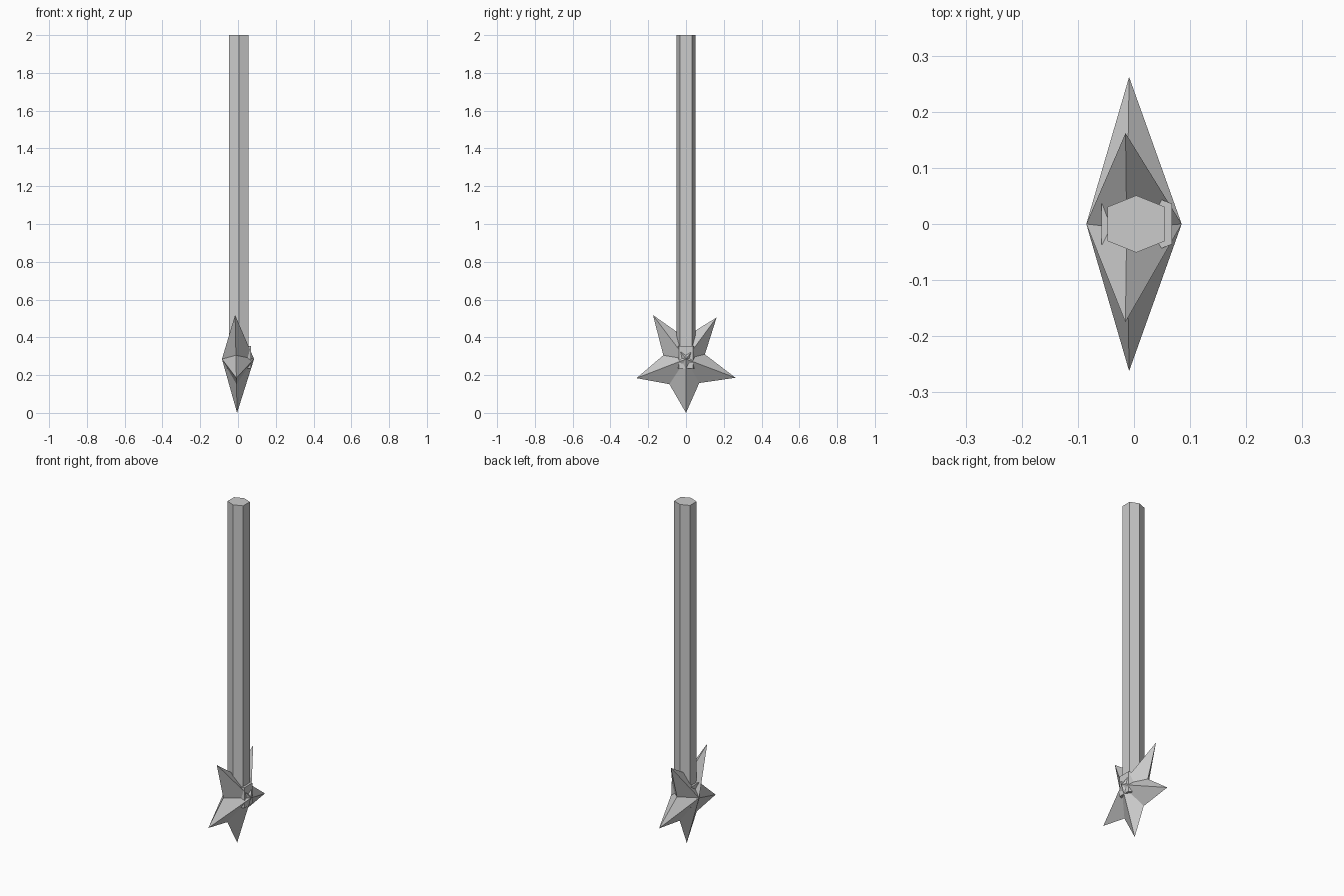
import bpy, bmesh

if "Cube" in bpy.data.objects:
    bpy.data.objects.remove(bpy.data.objects["Cube"])


def new_object(name, bm):
    bmesh.ops.recalc_face_normals(bm, faces=bm.faces[:])
    mesh = bpy.data.meshes.new(name)
    bm.to_mesh(mesh)
    bm.free()
    obj = bpy.data.objects.new(name, mesh)
    bpy.context.collection.objects.link(obj)
    return obj


def hex_rod(name, cx, half_x, half_y, z0, z1):
    """Six-sided prism with corners pointing along y, slightly stretched in x."""
    bm = bmesh.new()
    side_y = half_y * 0.6
    outline = [(0, half_y), (half_x, side_y), (half_x, -side_y),
               (0, -half_y), (-half_x, -side_y), (-half_x, side_y)]
    base = bm.faces.new([bm.verts.new((cx + x, y, z0)) for x, y in outline])
    top = bmesh.ops.extrude_face_region(bm, geom=[base], use_keep_orig=True)
    verts = [v for v in top["geom"] if isinstance(v, bmesh.types.BMVert)]
    bmesh.ops.translate(bm, vec=(0, 0, z1 - z0), verts=verts)
    return new_object(name, bm)


def faceted_star(name, outline, centre_z, half_depth):
    """Star outline in the y-z plane, raised to an apex on both sides."""
    bm = bmesh.new()
    rim = [bm.verts.new((-0.005 - 0.02 * z, y, z)) for y, z in outline]
    for side in (-1, 1):
        apex = bm.verts.new((side * half_depth, 0, centre_z))
        for i, v in enumerate(rim):
            bm.faces.new((v, rim[(i + 1) % len(rim)], apex))
    return new_object(name, bm)


# Long handle
hex_rod("handle", 0.004, 0.051, 0.051, 0.24, 2.0)

# Collar at the foot of the handle, mostly buried in the star
hex_rod("collar", 0.005, 0.063, 0.06, 0.235, 0.355)

# Slightly irregular five-pointed star head, tips and valleys alternating
star = [(0, 0), (0.07, 0.158), (0.262, 0.186), (0.1, 0.31), (0.162, 0.505),
        (-0.008, 0.40), (-0.175, 0.518), (-0.12, 0.305), (-0.262, 0.184),
        (-0.088, 0.152)]
faceted_star("star_head", star, 0.285, 0.085)
